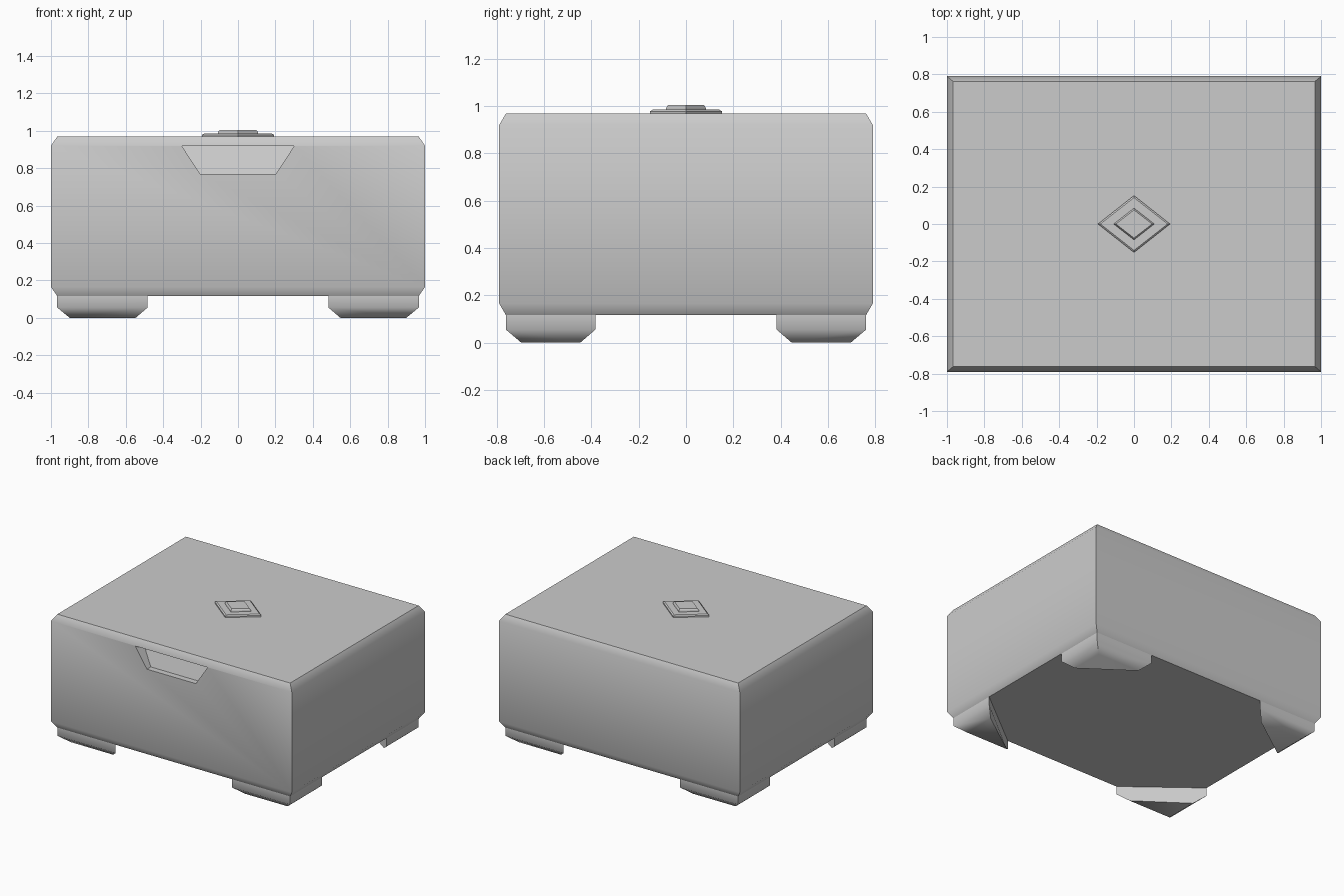
import bpy, math

if "Cube" in bpy.data.objects:
    bpy.data.objects.remove(bpy.data.objects["Cube"])


def rect(x, y):
    return [(-x, -y), (x, -y), (x, y), (-x, y)]


def diamond(x, y):
    return [(x, 0), (0, y), (-x, 0), (0, -y)]


def loft(name, rings):
    """Solid through stacked rings of equal point count: [(z, outline), ...]."""
    n = len(rings[0][1])
    verts = [(x, y, z) for z, ring in rings for x, y in ring]
    faces = [tuple(reversed(range(n))), tuple(range(len(verts) - n, len(verts)))]
    for k in range(len(rings) - 1):
        for i in range(n):
            j = (i + 1) % n
            faces.append((k*n + i, k*n + j, (k+1)*n + j, (k+1)*n + i))
    mesh = bpy.data.meshes.new(name)
    mesh.from_pydata(verts, [], faces)
    obj = bpy.data.objects.new(name, mesh)
    bpy.context.collection.objects.link(obj)
    return obj


def activate(obj):
    bpy.ops.object.select_all(action='DESELECT')
    obj.select_set(True)
    bpy.context.view_layer.objects.active = obj


def smooth(obj, degrees):
    activate(obj)
    bpy.ops.object.shade_smooth_by_angle(angle=math.radians(degrees))


# Box with chamfered top and bottom rims
body = loft("box_body", [(0.117, rect(0.967, 0.762)), (0.165, rect(1, 0.79)),
                         (0.92, rect(1, 0.79)), (0.968, rect(0.967, 0.762))])

# Trapezoid finger recess in the front, deeper at its top
cutter = loft("recess_cutter", [
    (0.77, [(-0.203, -0.9), (0.203, -0.9), (0.203, -0.745), (-0.203, -0.745)]),
    (0.918, [(-0.3, -0.9), (0.3, -0.9), (0.3, -0.70), (-0.3, -0.70)])])
cutter.hide_render = True
cut = body.modifiers.new("recess", 'BOOLEAN')
cut.operation = 'DIFFERENCE'
cut.solver = 'EXACT'
cut.object = cutter
activate(body)
bpy.ops.object.modifier_apply(modifier=cut.name)
bpy.data.objects.remove(cutter)
smooth(body, 40)

# Triangular corner feet, mirrored to all four corners
wide = [(0.967, 0.762), (0.483, 0.762), (0.967, 0.383)]
narrow = [(0.90, 0.697), (0.547, 0.697), (0.90, 0.447)]
feet = loft("corner_feet", [(0, narrow), (0.055, wide), (0.12, wide)])
smooth(feet, 52)
mirror = feet.modifiers.new("four_corners", 'MIRROR')
mirror.use_axis = (True, True, False)

# Stepped diamond ornament on the lid
loft("diamond_base", [(0.96, diamond(0.193, 0.152)), (0.978, diamond(0.193, 0.152)),
                      (0.985, diamond(0.18, 0.141))])
loft("diamond_top", [(0.98, diamond(0.11, 0.086)), (0.995, diamond(0.106, 0.083)),
                     (1.005, diamond(0.097, 0.075))])
